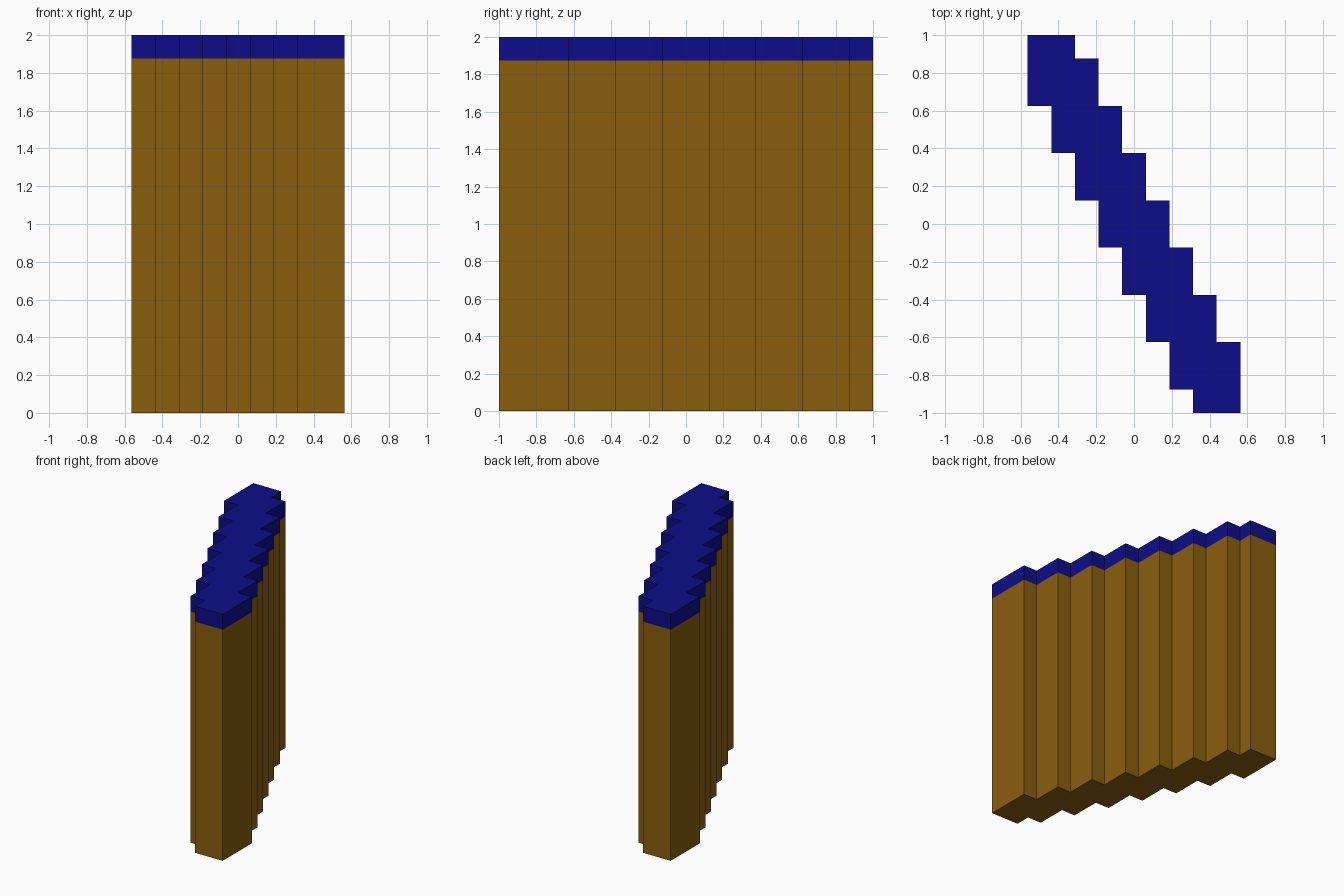
import bpy, bmesh

if "Cube" in bpy.data.objects:
    bpy.data.objects.remove(bpy.data.objects["Cube"])

U = 0.125          # grid step
H, CAP = 2.0, 1.875


def material(name, rgb):
    m = bpy.data.materials.new(name)
    m.diffuse_color = (*rgb, 1)
    m.use_nodes = True
    m.node_tree.nodes["Principled BSDF"].inputs["Base Color"].default_value = m.diffuse_color
    return m


# Staircase outline: one side by rule, the other by half-turn symmetry
side = []
y = 1.0
for k in range(8):
    x = (k - 4.5) * U
    y_next = max(0.625 - 2 * U * k, -1.0)
    side += [(x, y), (x, y_next)]
    y = y_next
outline = side + [(-x, -y) for x, y in side]

# Stepped wall: brown body with a blue top band
bm = bmesh.new()
rings = [[bm.verts.new((x, y, z)) for x, y in outline] for z in (0, CAP, H)]
n = len(outline)
for level in range(2):
    lo, hi = rings[level], rings[level + 1]
    for i in range(n):
        j = (i + 1) % n
        bm.faces.new((lo[i], lo[j], hi[j], hi[i])).material_index = level
bm.faces.new(rings[0][::-1]).material_index = 0
bm.faces.new(rings[2]).material_index = 1

mesh = bpy.data.meshes.new("stepped_wall")
bm.to_mesh(mesh)
bm.free()
mesh.materials.append(material("brown", (0.254, 0.112, 0.004)))
mesh.materials.append(material("dark blue", (0.004, 0.004, 0.25)))
bpy.context.collection.objects.link(bpy.data.objects.new("stepped_wall", mesh))
